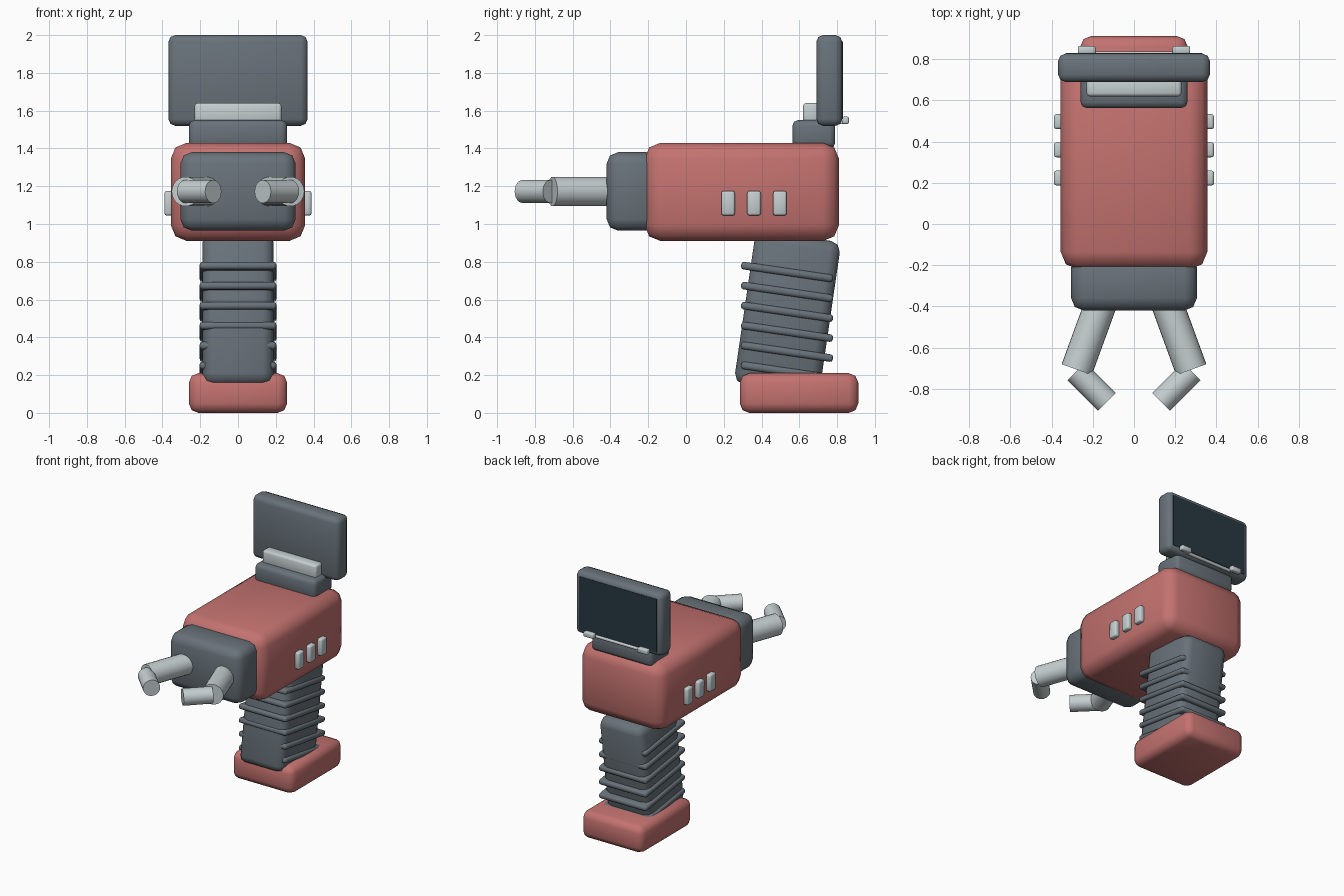
import bpy, math
from mathutils import Vector

cube = bpy.data.objects.get("Cube")
if cube:
    bpy.data.objects.remove(cube, do_unlink=True)


def material(name, rgb):
    m = bpy.data.materials.new(name)
    m.use_nodes = True
    m.diffuse_color = (*rgb, 1)
    m.node_tree.nodes["Principled BSDF"].inputs["Base Color"].default_value = (*rgb, 1)
    return m


RED = material("coral red", (0.55, 0.17, 0.16))
GREY = material("slate grey", (0.14, 0.17, 0.195))
LIGHT = material("pale metal", (0.56, 0.62, 0.63))
DARK = material("dark screen", (0.021, 0.04, 0.055))


def finish(name, mat, bevel=0, angle=40):
    ob = bpy.context.object
    ob.name = ob.data.name = name
    ob.data.materials.append(mat)
    if bevel:
        mod = ob.modifiers.new("Rounded edges", "BEVEL")
        mod.width = bevel
        mod.segments = 2
        bpy.ops.object.modifier_apply(modifier=mod.name)
    bpy.ops.object.shade_smooth_by_angle(angle=math.radians(angle))
    return ob


def box(name, mat, x, y, z, bevel=0, tilt=0):
    """Rounded box from (min, max) ranges, tilted about its own centre."""
    bpy.ops.mesh.primitive_cube_add(size=1, location=[sum(r) / 2 for r in (x, y, z)])
    ob = bpy.context.object
    ob.scale = [r[1] - r[0] for r in (x, y, z)]
    bpy.ops.object.transform_apply(location=False, rotation=False, scale=True)
    ob.rotation_euler.x = tilt
    return finish(name, mat, bevel, 50)


def rod(name, mat, start, end, radius, sides=24):
    a, b = Vector(start), Vector(end)
    bpy.ops.mesh.primitive_cylinder_add(vertices=sides, radius=radius,
                                        depth=(b - a).length, location=(a + b) / 2)
    bpy.context.object.rotation_euler = (b - a).to_track_quat("Z", "Y").to_euler()
    return finish(name, mat)


# Main housing and front block
box("body", RED, (-0.356, 0.356), (-0.22, 0.81), (0.91, 1.43), 0.085)
box("nose", GREY, (-0.305, 0.305), (-0.42, -0.15), (0.965, 1.38), 0.06)

# Tilted grip with its ribs and foot
TILT = -0.145
box("grip", GREY, (-0.187, 0.187), (0.309, 0.765), (0.12, 0.94), 0.055, TILT)
for i in range(6):
    z = 0.218 + 0.1056 * i
    box(f"grip_rib_{i + 1}", GREY, (-0.203, 0.203), (0.289, 0.781),
        (z - 0.02, z + 0.02), 0.015, TILT)
box("foot", RED, (-0.26, 0.26), (0.285, 0.912), (0, 0.21), 0.05)

# Display on top with its mount
box("display_mount", GREY, (-0.26, 0.26), (0.563, 0.79), (1.40, 1.55), 0.03)
box("mount_bar", LIGHT, (-0.23, 0.23), (0.62, 0.71), (1.53, 1.64), 0.015)
box("display_case", GREY, (-0.368, 0.368), (0.69, 0.827), (1.52, 2.0), 0.035)
box("display_screen", DARK, (-0.33, 0.33), (0.822, 0.83), (1.555, 1.965))
rod("hinge_rod", LIGHT, (-0.22, 0.825, 1.54), (0.22, 0.825, 1.54), 0.012, 12)

for side, s in (("left", 1), ("right", -1)):
    # Hinge clips
    box(f"{side}_hinge_clip", LIGHT, (s * 0.23 - 0.043, s * 0.23 + 0.043),
        (0.825, 0.863), (1.53, 1.568), 0.008)
    # Side buttons
    for i, y in enumerate((0.223, 0.36, 0.497)):
        box(f"{side}_button_{i + 1}", LIGHT, (s * 0.365 - 0.024, s * 0.365 + 0.024),
            (y - 0.036, y + 0.036), (1.045, 1.175), 0.012)
    # Two-part prongs
    rod(f"{side}_prong_arm", LIGHT, (s * 0.155, -0.37, 1.172),
        (s * 0.278, -0.707, 1.172), 0.078)
    rod(f"{side}_prong_tip", LIGHT, (s * 0.28, -0.715, 1.172),
        (s * 0.131, -0.864, 1.172), 0.061)
